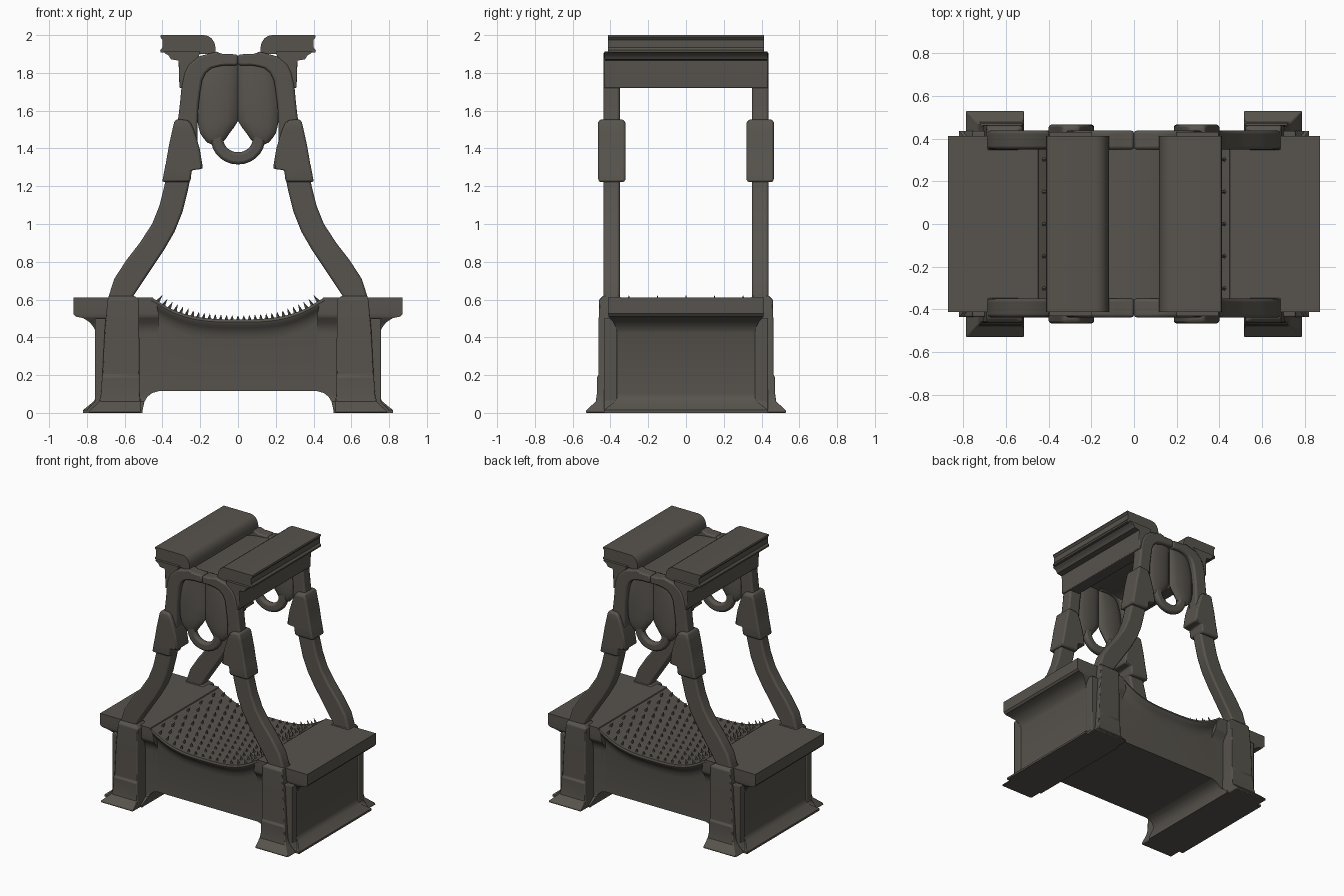
import bpy, bmesh, math
from mathutils import Matrix, Vector

stone = bpy.data.materials.new("dark_stone")
stone.diffuse_color = (0.096, 0.087, 0.074, 1)


def finish(name, bm, mirror="", bevel=0.0, angle=35):
    bmesh.ops.recalc_face_normals(bm, faces=bm.faces)
    me = bpy.data.meshes.new(name)
    bm.to_mesh(me)
    bm.free()
    me.materials.append(stone)
    ob = bpy.data.objects.new(name, me)
    bpy.context.collection.objects.link(ob)
    bpy.ops.object.select_all(action='DESELECT')
    bpy.context.view_layer.objects.active = ob
    ob.select_set(True)
    bpy.ops.object.shade_smooth_by_angle(angle=math.radians(angle))
    if bevel:
        b = ob.modifiers.new("bevel", 'BEVEL')
        b.width, b.segments = bevel, 2
        b.limit_method, b.angle_limit = 'ANGLE', math.radians(40)
    if mirror:
        m = ob.modifiers.new("mirror", 'MIRROR')
        m.use_axis = ("x" in mirror, "y" in mirror, False)
        m.use_mirror_merge = False
    return ob


def loft(name, rings, **kw):
    """Skin a list of equally sized point rings and cap both ends."""
    bm = bmesh.new()
    vs = [[bm.verts.new(p) for p in r] for r in rings]
    n = len(vs[0])
    for a, b in zip(vs, vs[1:]):
        for i in range(n):
            j = (i + 1) % n
            bm.faces.new((a[i], a[j], b[j], b[i]))
    bm.faces.new(vs[0])
    bm.faces.new(vs[-1])
    return finish(name, bm, **kw)


def prism(name, profile, y0, y1, **kw):
    """Extrude an xz profile along y."""
    return loft(name, [[(x, y, z) for x, z in profile] for y in (y0, y1)], **kw)


def strip(name, sections, **kw):
    """Bar with rectangular section: outer x,z / inner x,z / y range."""
    return loft(name, [[(xo, y0, zo), (xo, y1, zo), (xi, y1, zi), (xi, y0, zi)]
                       for xo, zo, xi, zi, y0, y1 in sections], **kw)


# End piers with flared foot and overhanging slab: z, inner x, outer x, half depth
pier = [(0, .505, .82, .435), (.015, .505, .82, .435), (.06, .495, .765, .375),
        (.085, .48, .75, .367), (.105, .455, .75, .367), (.115, .42, .75, .367),
        (.42, .42, .75, .367), (.45, .42, .762, .37), (.48, .42, .785, .385),
        (.502, .42, .82, .405), (.51, .42, .86, .41), (.525, .42, .872, .412),
        (.57, .43, .872, .412), (.61, .45, .872, .412)]
loft("end_pier", [[(a, -y, z), (b, -y, z), (b, y, z), (a, y, z)]
                  for z, a, b, y in pier], mirror="x")

# Corner posts beside the end panels
prism("corner_post", [(.68, 0), (.80, 0), (.80, .015), (.757, .06), (.757, .5),
                      (.68, .5)], .365, .435, mirror="xy", bevel=.006)


# Sagging bed between the piers
def bed_z(x):
    return .495 + .115 * min(1, abs(x) / .45) ** 3


rings = []
for i in range(31):
    x = -.46 + .92 * i / 30
    t = bed_z(x)
    side = [(.367, .115), (.367, t - .11), (.374, t - .075), (.39, t - .045),
            (.408, t - .03), (.413, t - .015), (.408, t)]
    rings.append([(x, y, z) for y, z in side] + [(x, -y, z) for y, z in side[::-1]])
loft("sagging_bed", rings)

# Staggered spikes standing along the surface normal of the bed
bm = bmesh.new()
for c in range(-14, 15):
    x = c * .0302
    slope = .345 / .45 * (abs(x) / .45) ** 2 * (1 if x > 0 else -1)
    normal = Vector((-slope, 0, 1)).normalized()
    h = .024 + .022 * abs(x) / .45
    for r in range(-5, 6):
        if (r + c) % 2 == 0:
            pos = Vector((x, r * .0755, bed_z(x))) + normal * (h / 2 - .003)
            rot = normal.to_track_quat('Z', 'Y').to_matrix().to_4x4()
            bmesh.ops.create_cone(bm, cap_ends=True, segments=5, radius1=.011,
                                  radius2=0, depth=h,
                                  matrix=Matrix.Translation(pos) @ rot)
finish("bed_spikes", bm)

# Feet and lower leg casing
strip("lower_leg", [
    (.79, 0, .515, 0, .34, .53), (.785, .012, .515, .012, .34, .53),
    (.735, .06, .515, .06, .34, .478), (.725, .1, .52, .1, .34, .472),
    (.72, .19, .522, .19, .34, .472), (.718, .2, .522, .2, .34, .463),
    (.705, .45, .523, .45, .34, .463), (.69, .6, .523, .6, .345, .46),
    (.684, .62, .55, .62, .35, .44)], mirror="xy", bevel=.006)

# Curved legs that run up into the arch
leg = [(.692, .56, .56, .56), (.684, .62, .553, .62), (.655, .71, .50, .70),
       (.59, .81, .45, .775), (.52, .90, .39, .865), (.455, 1.0, .335, .96),
       (.415, 1.10, .295, 1.06), (.39, 1.20, .265, 1.18), (.37, 1.30, .24, 1.30),
       (.34, 1.45, .215, 1.44), (.315, 1.57, .213, 1.54), (.305, 1.66, .21, 1.62),
       (.298, 1.74, .20, 1.70), (.285, 1.80, .19, 1.76), (.262, 1.845, .17, 1.80),
       (.215, 1.885, .14, 1.825), (.16, 1.90, .10, 1.835), (.115, 1.912, .08, 1.838),
       (.08, 1.90, .06, 1.84), (0, 1.898, 0, 1.84)]
strip("leg_and_arch", [s + (.35, .437) for s in leg], mirror="xy", bevel=.012)

# Sleeves clasped around the legs
strip("leg_sleeve", [
    (.402, 1.222, .255, 1.222, .325, .462), (.398, 1.24, .25, 1.24, .32, .465),
    (.385, 1.31, .245, 1.285, .32, .465), (.383, 1.315, .185, 1.292, .32, .465),
    (.365, 1.42, .203, 1.40, .32, .465), (.347, 1.50, .23, 1.49, .32, .465),
    (.338, 1.54, .25, 1.535, .32, .465), (.325, 1.555, .265, 1.55, .335, .455)],
    mirror="xy", bevel=.015)

# Two hanging lobes inside each arch: z, inner x, outer x, bulge
lobe = [(1.418, .105, .135, .008), (1.43, .085, .16, .015), (1.45, .065, .18, .022),
        (1.48, .045, .20, .028), (1.51, .022, .208, .03), (1.545, 0, .215, .03),
        (1.63, 0, .215, .03), (1.72, 0, .205, .026), (1.79, 0, .185, .02),
        (1.85, 0, .15, .015)]
rings = []
for z, a, b, t in lobe:
    m, r = (a + b) / 2, (b - a) / 2
    rings.append([(m - r * math.cos(k * math.pi / 6),
                   .393 + t * math.sin(k * math.pi / 6), z) for k in range(12)])
loft("hanging_lobe", rings, mirror="xy")

# Loop below the lobes
ring = []
for k in range(17):
    a = math.pi * (-.1 + 1.2 * k / 16)
    c, s = math.cos(a), math.sin(a)
    ring.append((.143 * c, 1.45 - .135 * s, .078 * c, 1.45 - .07 * s, .366, .415))
strip("hanging_loop", ring, mirror="y", bevel=.018)

# Rounded top rails, moulding and lower beams
cap = [(.408, 2.0), (.412, 1.99), (.40, 1.975), (.40, 1.935), (.412, 1.92),
       (.41, 1.908), (.25, 1.90), (.118, 1.90), (.118, 1.93), (.125, 1.96),
       (.14, 1.983), (.16, 1.996), (.18, 2.0)]
prism("top_rail", cap, -.412, .412, mirror="x")
mould = [(.395, 1.912), (.385, 1.902), (.37, 1.895), (.36, 1.88), (.355, 1.872),
         (.315, 1.865), (.312, 1.845), (.235, 1.84), (.215, 1.86), (.20, 1.912)]
prism("rail_moulding", mould, -.432, .432, mirror="x")
prism("side_beam", [(.31, 1.72), (.315, 1.87), (.22, 1.87), (.215, 1.72)],
      -.432, .432, mirror="x", bevel=.005)

# Shallow vault closing the gap between the rails
outer = [(-.26, 1.80), (-.2, 1.85), (-.11, 1.875), (0, 1.885),
         (.11, 1.875), (.2, 1.85), (.26, 1.80)]
prism("ceiling_vault", outer + [(x, z - .04) for x, z in outer[::-1]], -.36, .36)
